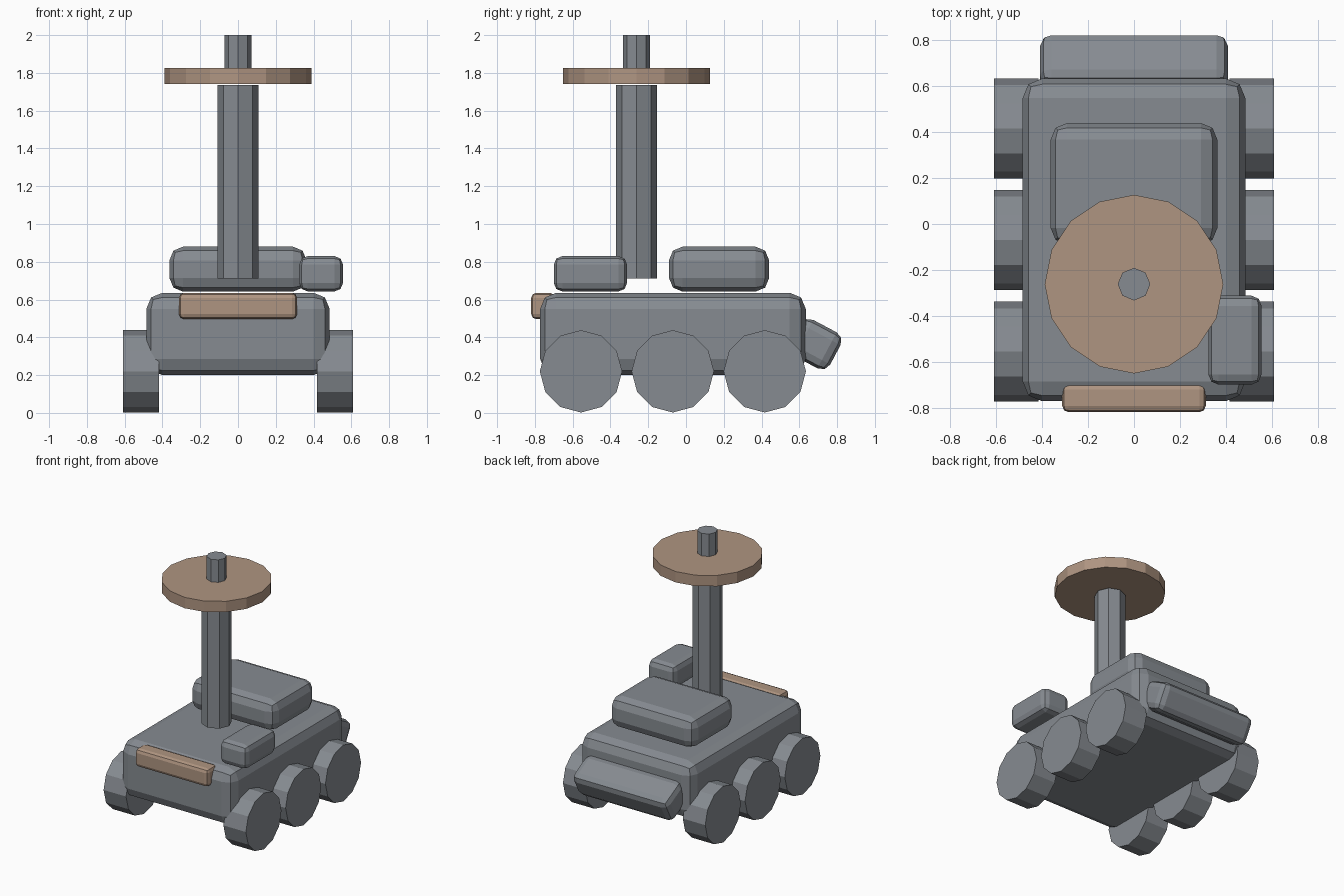
import bpy, bmesh, math
from mathutils import Matrix

if "Cube" in bpy.data.objects:
    bpy.data.objects.remove(bpy.data.objects["Cube"])


def material(name, rgb):
    m = bpy.data.materials.new(name)
    m.diffuse_color = (*rgb, 1)
    m.use_nodes = True
    m.node_tree.nodes["Principled BSDF"].inputs["Base Color"].default_value = m.diffuse_color
    return m


GREY = material("blue grey", (0.24, 0.26, 0.285))
TAN = material("dusty tan", (0.43, 0.30, 0.22))


def finish(name, bm, mat):
    bmesh.ops.recalc_face_normals(bm, faces=bm.faces)
    me = bpy.data.meshes.new(name)
    bm.to_mesh(me)
    bm.free()
    me.materials.append(mat)
    ob = bpy.data.objects.new(name, me)
    bpy.context.collection.objects.link(ob)
    return ob


def box(name, lo, hi, bevel, mat, tilt=0):
    """Box with rounded edges, optionally tilted about x through its centre."""
    size = [b - a for a, b in zip(lo, hi)]
    centre = [(a + b) / 2 for a, b in zip(lo, hi)]
    bm = bmesh.new()
    bmesh.ops.create_cube(bm, size=1, matrix=Matrix.Diagonal((*size, 1)))
    bmesh.ops.bevel(bm, geom=bm.edges[:], offset=bevel, segments=2,
                    profile=0.5, affect='EDGES')
    bm.transform(Matrix.Translation(centre) @ Matrix.Rotation(math.radians(tilt), 4, 'X'))
    return finish(name, bm, mat)


def cylinder(name, sides, radius, depth, centre, mat, axis='Z'):
    bm = bmesh.new()
    bmesh.ops.create_cone(bm, cap_ends=True, segments=sides, radius1=radius,
                          radius2=radius, depth=depth)
    if axis == 'X':
        bm.transform(Matrix.Rotation(math.pi / 2, 4, 'Y'))
    bm.transform(Matrix.Translation(centre))
    return finish(name, bm, mat)


# hull and the boxes on it
box("hull", (-0.485, -0.772, 0.20), (0.485, 0.634, 0.636), 0.085, GREY)
box("rear_deck_box", (-0.363, -0.09, 0.642), (0.363, 0.44, 0.88), 0.072, GREY)
box("side_box", (0.324, -0.70, 0.643), (0.556, -0.312, 0.83), 0.045, GREY)
box("front_plate", (-0.313, -0.82, 0.496), (0.313, -0.694, 0.636), 0.028, TAN)

# tilted stowage box at the back
box("rear_stowage", (-0.41, 0.565, 0.256), (0.41, 0.805, 0.472), 0.05, GREY, tilt=-28)

# six wheels
for side, sx in (("left", -1), ("right", 1)):
    for i, y in enumerate((-0.556, -0.07, 0.417)):
        cylinder(f"wheel_{side}_{i + 1}", 12, 0.218, 0.192,
                 (sx * 0.513, y, 0.22), GREY, axis='X')

# mast with a disc and a short top post
MY = -0.262
cylinder("mast", 8, 0.108, 1.024, (0, MY, 1.223), GREY)
cylinder("mast_disc", 16, 0.389, 0.084, (0, MY, 1.784), TAN)
cylinder("top_post", 8, 0.071, 0.18, (0, MY, 1.91), GREY)
